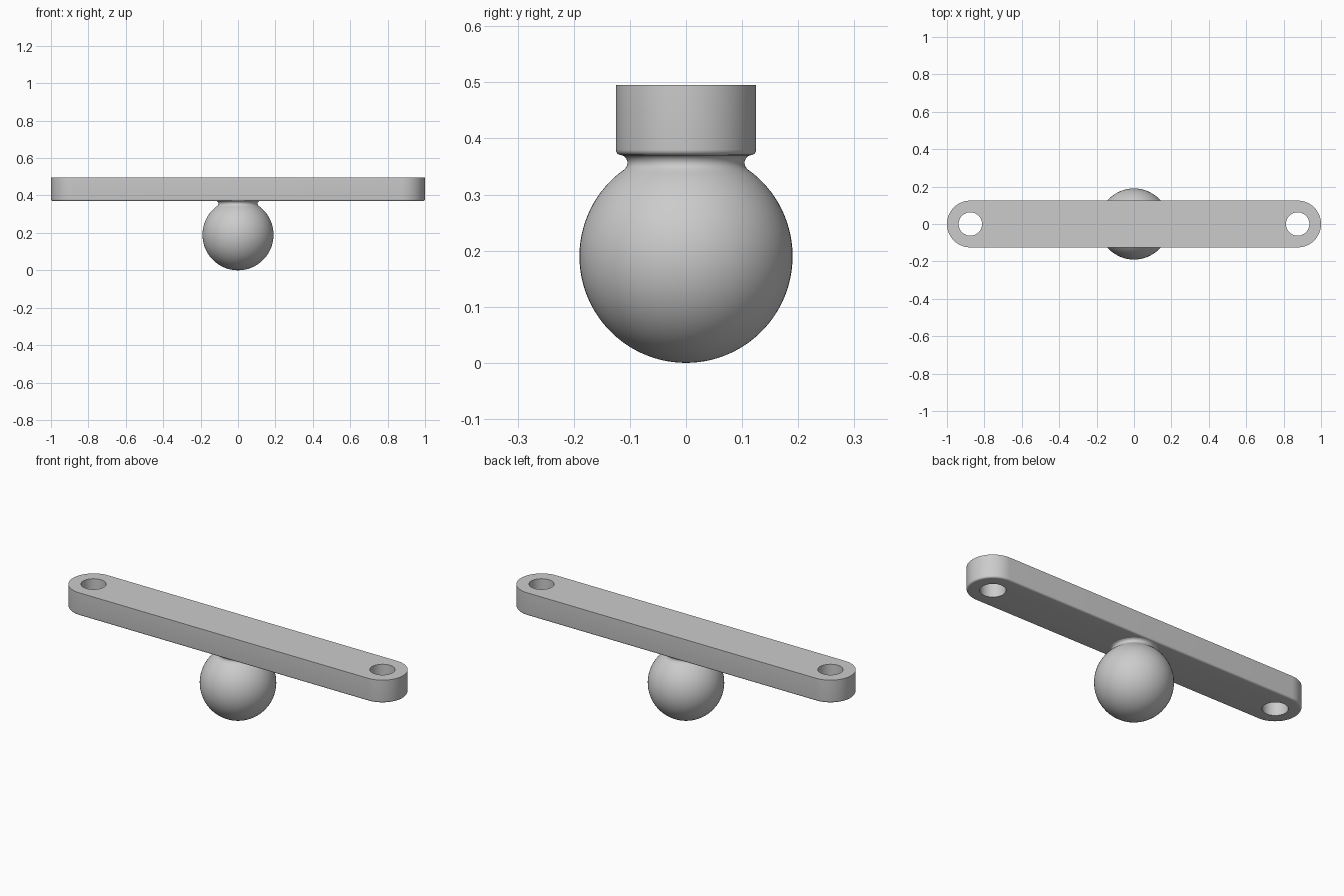
import bpy, bmesh
from math import sin, cos, pi, radians, asin

if "Cube" in bpy.data.objects:
    bpy.data.objects.remove(bpy.data.objects["Cube"])

grey = bpy.data.materials.new("light grey")
grey.use_nodes = True
grey.diffuse_color = (0.6, 0.6, 0.6, 1)
grey.node_tree.nodes["Principled BSDF"].inputs["Base Color"].default_value = (0.6, 0.6, 0.6, 1)

HALF_WIDTH, HOLE_X, HOLE_R = 0.125, 0.875, 0.0625
BOTTOM, TOP, FILLET = 0.37, 0.495, 0.01
BALL_R = 0.19


def finish(bm, name):
    bmesh.ops.recalc_face_normals(bm, faces=bm.faces)
    mesh = bpy.data.meshes.new(name)
    bm.to_mesh(mesh)
    bm.free()
    mesh.materials.append(grey)
    obj = bpy.data.objects.new(name, mesh)
    bpy.context.collection.objects.link(obj)
    bpy.ops.object.select_all(action="DESELECT")
    obj.select_set(True)
    bpy.context.view_layer.objects.active = obj
    bpy.ops.object.shade_smooth_by_angle(angle=radians(35))


def slot(r, z, n=32):
    """Outline with round ends."""
    ends = [(1, -pi / 2), (-1, pi / 2)]
    return [(s * HOLE_X + r * cos(a + pi * i / n), r * sin(a + pi * i / n), z)
            for s, a in ends for i in range(n + 1)]


def circle(x, r, z, n=48):
    return [(x + r * cos(2 * pi * i / n), r * sin(2 * pi * i / n), z) for i in range(n)]


def wall(bm, loops):
    """Join stacked loops with quads; return the first and last edge rings."""
    rings = [[bm.verts.new(p) for p in loop] for loop in loops]
    n = len(rings[0])
    for low, high in zip(rings, rings[1:]):
        for i in range(n):
            j = (i + 1) % n
            bm.faces.new((low[i], low[j], high[j], high[i]))
    return [[bm.edges.get((ring[i], ring[(i + 1) % n])) for i in range(n)]
            for ring in (rings[0], rings[-1])]


# Bar: rounded lower rim, sharp upper rim, a through hole at each end
bm = bmesh.new()
steps = [pi / 2 * i / 5 for i in range(6)]
outline = [slot(HALF_WIDTH - FILLET * (1 - sin(a)), BOTTOM + FILLET * (1 - cos(a))) for a in steps]
bottom, top = wall(bm, outline + [slot(HALF_WIDTH, TOP)])
for x in (-HOLE_X, HOLE_X):
    low, high = wall(bm, [circle(x, HOLE_R, BOTTOM), circle(x, HOLE_R, TOP)])
    bottom += low
    top += high
for ring in (bottom, top):
    bmesh.ops.triangle_fill(bm, edges=ring, use_beauty=True)
finish(bm, "bar")

# Ball with a concave neck, turned around the vertical axis
bm = bmesh.new()
end = pi - asin(0.109 / BALL_R)
profile = [(BALL_R * sin(end * i / 40), BALL_R - BALL_R * cos(end * i / 40)) for i in range(41)]
profile += [(0.106, 0.35), (0.1045, 0.354), (0.1045, 0.359), (0.1065, 0.364),
            (0.11, 0.368), (0.116, 0.371)]
verts = [bm.verts.new((r, 0, z)) for r, z in profile]
edges = [bm.edges.new(pair) for pair in zip(verts, verts[1:])]
bmesh.ops.spin(bm, geom=verts + edges, cent=(0, 0, 0), axis=(0, 0, 1),
               angle=2 * pi, steps=64, use_merge=False)
bmesh.ops.remove_doubles(bm, verts=bm.verts, dist=0.0001)
finish(bm, "ball_and_neck")
